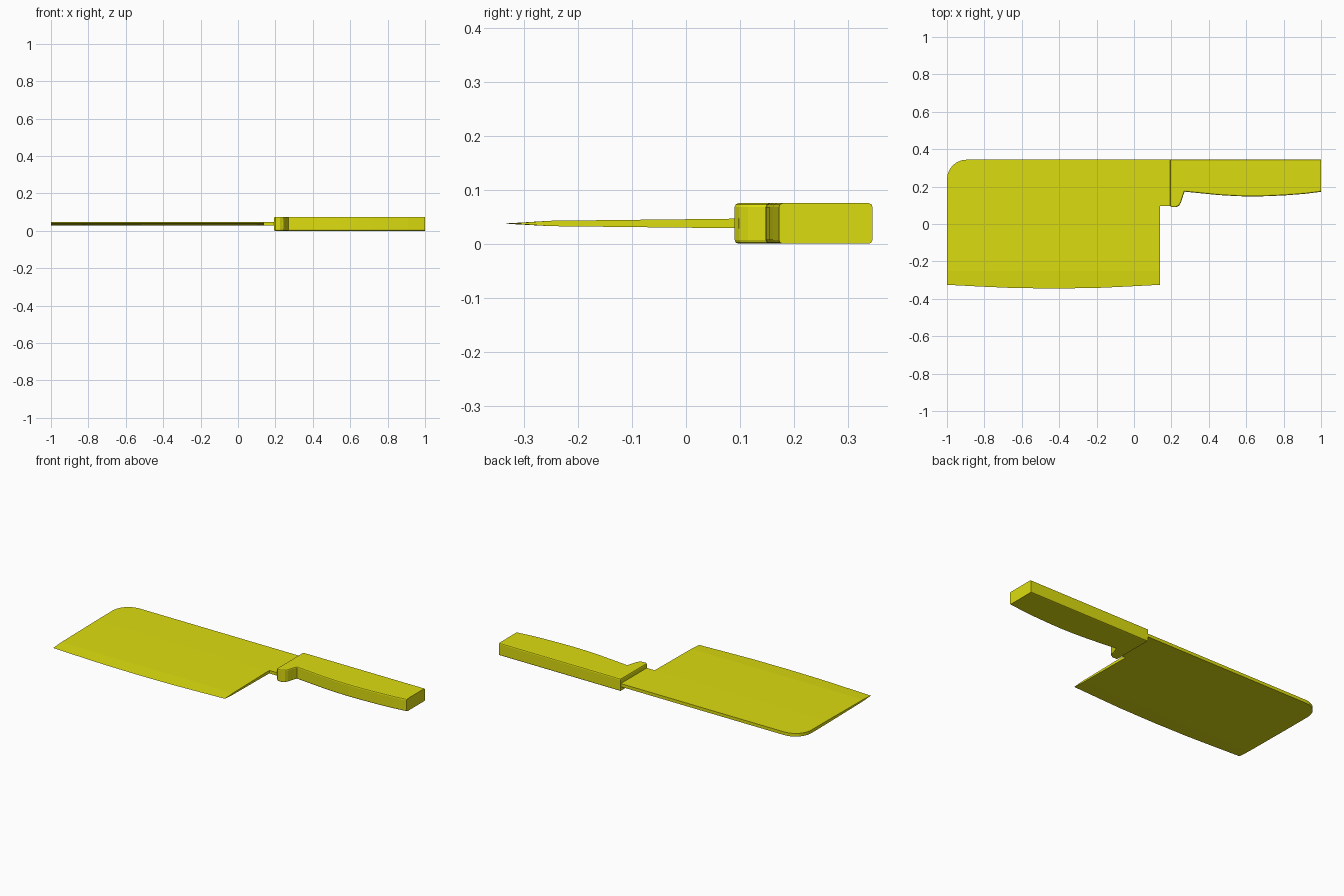
import bpy, bmesh, math

if "Cube" in bpy.data.objects:
    bpy.data.objects.remove(bpy.data.objects["Cube"])

yellow = bpy.data.materials.new("yellow")
yellow.diffuse_color = (0.72, 0.72, 0.005, 1)
yellow.use_nodes = True
yellow.node_tree.nodes["Principled BSDF"].inputs["Base Color"].default_value = yellow.diffuse_color
MID = 0.0375  # centre plane height


def prism(outline, z0, z1):
    """Extrude an xy outline from z0 to z1."""
    bm = bmesh.new()
    face = bm.faces.new([bm.verts.new((x, y, z0)) for x, y in outline])
    ext = bmesh.ops.extrude_face_region(bm, geom=[face])
    for v in ext["geom"]:
        if isinstance(v, bmesh.types.BMVert):
            v.co.z = z1
    bmesh.ops.recalc_face_normals(bm, faces=bm.faces[:])
    return bm


def finish(bm, name):
    bmesh.ops.recalc_face_normals(bm, faces=bm.faces[:])
    mesh = bpy.data.meshes.new(name)
    bm.to_mesh(mesh)
    bm.free()
    mesh.materials.append(yellow)
    obj = bpy.data.objects.new(name, mesh)
    bpy.context.collection.objects.link(obj)


# Blade with rounded back corner, curved cutting edge and tang into the handle
edge = [(-1, -0.325), (-0.83, -0.334), (-0.65, -0.342), (-0.43, -0.345),
        (-0.2, -0.342), (-0.03, -0.334), (0.14, -0.325)]
tang = [(0.14, 0.097), (0.24, 0.097), (0.24, 0.344)]
corner = [(-0.895 + 0.105 * math.cos(a), 0.239 + 0.105 * math.sin(a))
          for a in [math.radians(90 + 15 * i) for i in range(7)]]
bm = prism(edge + tang + corner, MID - 0.01, MID + 0.01)
for y in (-0.25, 0.09):
    bmesh.ops.bisect_plane(bm, geom=bm.verts[:] + bm.edges[:] + bm.faces[:],
                           plane_co=(0, y, 0), plane_no=(0, 1, 0))
# Taper: thick spine, thin bevel line, zero at the edge
for v in bm.verts:
    y = v.co.y
    if y < -0.3:
        half = 0
    else:
        half = 0.005 + 0.0045 * min(1, (y + 0.25) / 0.4)
    v.co.z = MID + math.copysign(half, v.co.z - MID)
bmesh.ops.remove_doubles(bm, verts=bm.verts[:], dist=0.0001)
finish(bm, "blade")

# Handle with finger guard and belly, chamfered along its flat faces
belly = [(0.27, 0.173), (0.35, 0.165), (0.45, 0.155), (0.55, 0.149),
         (0.63, 0.147), (0.72, 0.149), (0.82, 0.154), (0.91, 0.161), (1.0, 0.172)]
guard = [(0.192, 0.097), (0.2, 0.09), (0.225, 0.09), (0.242, 0.099),
         (0.251, 0.115), (0.262, 0.15)]
bm = prism(guard + belly + [(1.0, 0.345), (0.192, 0.345)], 0.0, 0.075)
rims = [e for e in bm.edges
        if abs(e.verts[0].co.z - e.verts[1].co.z) < 0.001
        and not all(v.co.x > 0.99 for v in e.verts)]
bmesh.ops.bevel(bm, geom=rims, offset=0.007, segments=2, profile=0.5,
                affect='EDGES', clamp_overlap=True)
finish(bm, "handle")
